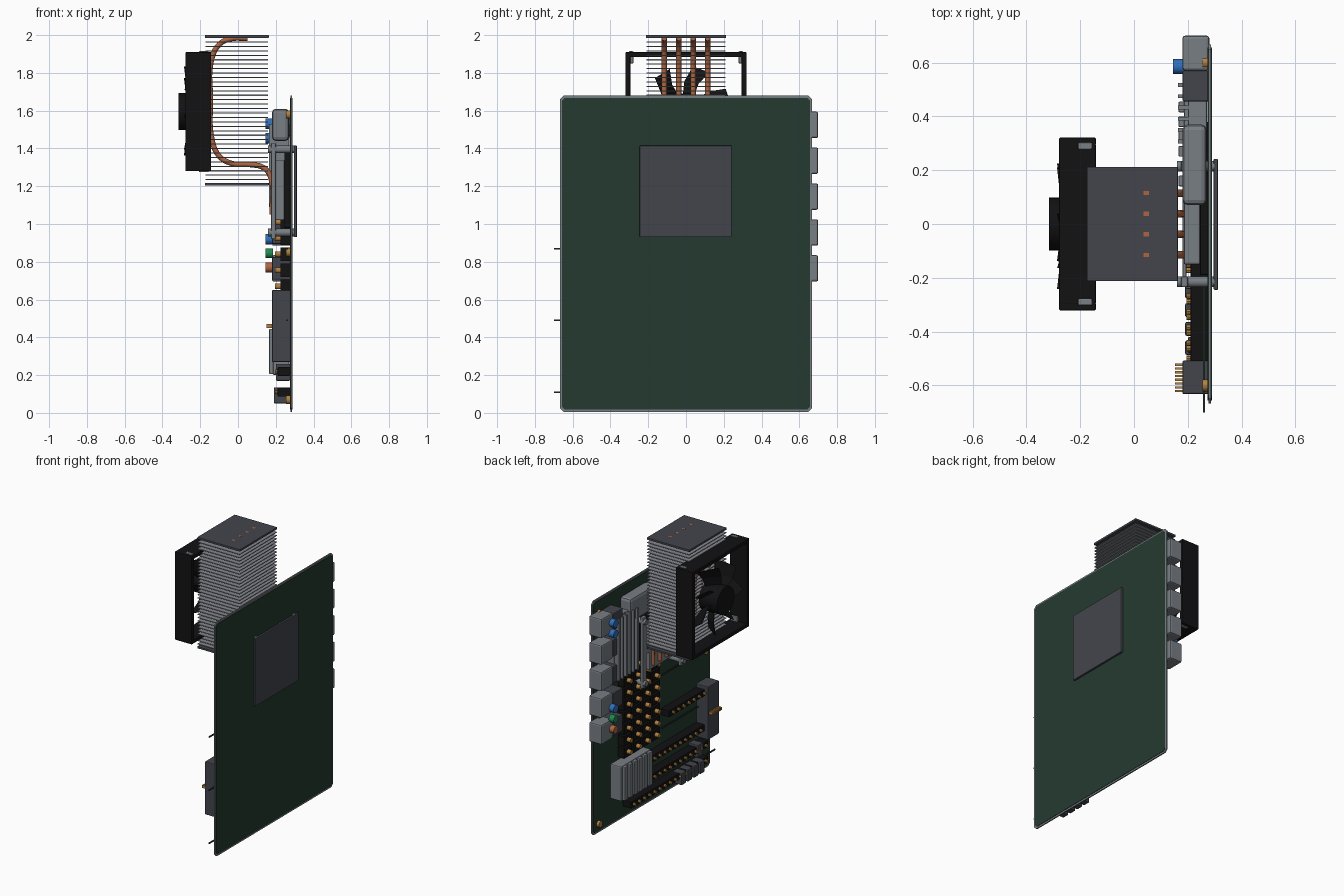
import bpy, bmesh, math
from mathutils import Matrix, Vector

if "Cube" in bpy.data.objects:
    bpy.data.objects.remove(bpy.data.objects["Cube"])


def mat(name, r, g, b):
    m = bpy.data.materials.new(name)
    m.diffuse_color = (r, g, b, 1)
    m.use_nodes = True
    m.node_tree.nodes["Principled BSDF"].inputs["Base Color"].default_value = m.diffuse_color
    return m


GREEN = mat("board green", .018, .042, .030)
DARK = mat("dark grey", .055, .060, .073)
STEEL = mat("steel grey", .19, .21, .23)
FIN = mat("fin grey", .24, .25, .28)
BLACK = mat("black plastic", .006, .006, .007)
COPPER = mat("copper", .42, .13, .055)
GOLD = mat("gold", .45, .22, .05)
BLUE = mat("jack blue", .03, .16, .50)
LIME = mat("jack green", .015, .25, .08)


def finish(name, bm, m, bevel=0, smooth=False):
    me = bpy.data.meshes.new(name)
    bmesh.ops.recalc_face_normals(bm, faces=bm.faces)
    bm.to_mesh(me)
    bm.free()
    me.materials.append(m)
    ob = bpy.data.objects.new(name, me)
    bpy.context.collection.objects.link(ob)
    if bevel:
        b = ob.modifiers.new("bevel", 'BEVEL')
        b.width, b.segments = bevel, 2
    if smooth:
        bpy.context.view_layer.objects.active = ob
        ob.select_set(True)
        bpy.ops.object.shade_smooth_by_angle(angle=math.radians(40))
        ob.select_set(False)
    return ob


def boxes(name, items, m, bevel=0):
    """Each item is x0, x1, y0, y1, z0, z1."""
    bm = bmesh.new()
    for x0, x1, y0, y1, z0, z1 in items:
        bmesh.ops.create_cube(bm, size=1, matrix=Matrix.Translation(
            ((x0 + x1) / 2, (y0 + y1) / 2, (z0 + z1) / 2))
            @ Matrix.Diagonal((x1 - x0, y1 - y0, z1 - z0, 1)))
    return finish(name, bm, m, bevel)


def rods(name, items, m, seg=16):
    """Cylinders along x; each item is x0, x1, y, z, radius."""
    bm = bmesh.new()
    for x0, x1, y, z, r in items:
        bmesh.ops.create_cone(bm, cap_ends=True, segments=seg, radius1=r, radius2=r,
                              depth=x1 - x0, matrix=Matrix.Translation(((x0 + x1) / 2, y, z))
                              @ Matrix.Rotation(math.pi / 2, 4, 'Y'))
    return finish(name, bm, m, smooth=True)


def slab(name, x0, x1, hy, z0, z1, c, m):
    """Board-like plate with cut corners."""
    bm = bmesh.new()
    pts = [(-hy + c, z0), (hy - c, z0), (hy, z0 + c), (hy, z1 - c),
           (hy - c, z1), (-hy + c, z1), (-hy, z1 - c), (-hy, z0 + c)]
    f = bm.faces.new([bm.verts.new((x0, y, z)) for y, z in pts])
    r = bmesh.ops.extrude_face_region(bm, geom=[f])
    vs = [v for v in r['geom'] if isinstance(v, bmesh.types.BMVert)]
    bmesh.ops.translate(bm, verts=vs, vec=(x1 - x0, 0, 0))
    return finish(name, bm, m)


# Circuit board with a grey rim, and the plate behind the socket
slab("board_rim", .277, .286, .668, .005, 1.68, .02, STEEL)
slab("board", .274, .289, .656, .017, 1.668, .016, GREEN)
boxes("back_plate", [(.296, .312, -.245, .242, .93, 1.415)], DARK, .004)
boxes("edge_strips", [(.256, .264, -.70, -.10, z - .004, z + .004) for z in (.87, .49, .11)], GREEN)
rods("corner_screws", [(.255, .28, y, z, .022) for y in (-.6, .6) for z in (.07, .85, 1.58)], GOLD)

# Rear ports and the connector blocks beside them
port_z = [1.525, 1.335, 1.145, .955, .765]
boxes("rear_ports", [(.18, .28, .57, .70, z - .07, z + .07) for z in port_z], STEEL, .01)
boxes("port_bodies", [(.18, .277, .455, .57, z - .06, z + .06) for z in port_z], DARK, .006)
rods("blue_jacks", [(.145, .185, .585, z, .028) for z in (1.53, 1.455, .92)], BLUE)
rods("green_jack", [(.145, .185, .585, .845, .026)], LIME)
rods("orange_jack", [(.145, .185, .585, .77, .026)], COPPER)

# Power heatsinks
boxes("top_heatsink", [(.18, .27, .07, .37, 1.44, 1.61)], STEEL, .02)
boxes("side_heatsink_base", [(.20, .272, .29, .53, 1.09, 1.53)], STEEL, .006)
boxes("side_heatsink_fins", [(.163, .205, .30 + .042 * i, .314 + .042 * i, 1.09, 1.53)
                             for i in range(6)], STEEL)

# Chipset heatsink with vertical ribs
boxes("chipset_heatsink", [(.185, .272, .13, .47, .20, .45)], STEEL, .008)
boxes("chipset_ribs", [(.165, .19, .14 + .055 * i, .18 + .055 * i, .205, .445)
                       for i in range(6)], STEEL, .005)

# Component field: black packages with gold caps
field = [(.02 + .105 * c, .50 + .085 * r) for c in range(4) for r in range(8)]
boxes("chip_field", [(.225, .276, y - .045, y + .045, z - .036, z + .036) for y, z in field], BLACK)
rods("gold_caps", [(.195, .23, y, z, .016) for y, z in field], GOLD, 10)

# Expansion slots with gold contacts along each
slots = [(.60, -.53, -.11), (.35, -.55, .08), (.22, -.55, .08), (.11, -.55, .32)]
boxes("expansion_slots", [(.21, .276, a, b, z - .024, z + .024) for z, a, b in slots], BLACK, .004)
rods("slot_contacts", [(.195, .215, a + .03 + .058 * i, z, .011)
                       for z, a, b in slots for i in range(int((b - a - .03) / .058) + 1)], GOLD, 8)

# Power connector with pins, and the small drive connectors
boxes("power_connector", [(.18, .278, -.632, -.508, .27, .65)], DARK, .005)
boxes("power_pins", [(.152, .182, -.625 + .014 * i, -.617 + .014 * i, .45, .47)
                     for i in range(8)], GOLD)
boxes("drive_connectors", [(.19, .262, y - .026, y + .026, .05, .135)
                           for y in (-.25, -.32, -.39, -.46)], DARK, .006)
boxes("front_header", [(.20, .276, -.48, -.42, .17, .26)], DARK, .006)

# Processor socket, cold plate and clamp
boxes("socket", [(.245, .276, -.19, .19, .98, 1.38)], BLACK, .005)
boxes("cold_plate", [(.185, .246, -.15, .15, 1.02, 1.34)], STEEL, .006)
boxes("clamp_bars", [(.175, .20, s * .215 - .02, s * .215 + .02, .92, 1.43) for s in (-1, 1)]
      + [(.18, .195, -.215, .215, 1.15, 1.21)], STEEL, .006)
rods("clamp_posts", [(.16, .30, s * .215, z, .02) for s in (-1, 1) for z in (.955, 1.395)], STEEL)

# Cooler fin stack between two end plates
N = 32
boxes("cooler_fins", [(-.172, .16, -.21, .21, z - .0028, z + .0028)
                      for z in (1.235 + .0235 * i for i in range(N))], FIN)
boxes("cooler_end_plates", [(-.175, .163, -.212, .212, 1.985, 2.0),
                            (-.175, .163, -.212, .212, 1.204, 1.218)], DARK, .002)

# Bent heat pipes
PIPE_Y = (-.115, -.038, .038, .115)
path = [(.05, 1.983), (-.04, 1.98), (-.10, 1.95), (-.142, 1.86), (-.145, 1.66), (-.14, 1.46),
        (-.10, 1.36), (-.03, 1.32), (.06, 1.315), (.14, 1.295), (.175, 1.24), (.18, 1.05)]
for i, y in enumerate(PIPE_Y):
    cu = bpy.data.curves.new("heat_pipe", 'CURVE')
    cu.dimensions = '3D'
    cu.bevel_depth, cu.bevel_resolution, cu.resolution_u = .014, 2, 5
    cu.use_fill_caps = True
    sp = cu.splines.new('BEZIER')
    sp.bezier_points.add(len(path) - 1)
    for p, (x, z) in zip(sp.bezier_points, path):
        p.co = (x, y, z)
        p.handle_left_type = p.handle_right_type = 'AUTO'
    cu.materials.append(COPPER)
    bpy.context.collection.objects.link(bpy.data.objects.new(f"heat_pipe_{i + 1}", cu))
boxes("pipe_tips", [(.035, .055, y - .008, y + .008, 1.99, 2.0) for y in PIPE_Y], COPPER).location.z = .0005

# Fan frame: four walls, with a grey peg at each corner
CZ = 1.595
boxes("fan_frame", [(-.278, -.142, s * .3075 - .0135, s * .3075 + .0135, 1.28, 1.91) for s in (-1, 1)]
      + [(-.278, -.142, -.3, .3, z, z + .027) for z in (1.28, 1.883)], BLACK, .004)
boxes("fan_pegs", [(-.208, -.155, s * .29 - .012, s * .29 + .012, z, z + .065)
                   for s in (-1, 1) for z in (1.275, 1.85)], STEEL, .005)

# Fan hub, rear struts and pitched blades
rods("fan_hub", [(-.315, -.17, 0, CZ, .098)], BLACK, 32)
bm = bmesh.new()
for k in range(7):
    turn = Matrix.Rotation(2 * math.pi * k / 7 + math.radians(-7), 4, 'X')
    rings = []
    for r, w, sweep in ((.07, .035, 0), (.16, .048, .06), (.242, .058, .22)):
        ring = []
        for side, dx in ((-1, -.003), (1, -.003), (1, .003), (-1, .003)):
            a = sweep + side * w / r * .8
            x = -.225 + side * w + dx
            v = turn @ Vector((0, r * math.sin(a), r * math.cos(a)))
            ring.append(bm.verts.new((x, v.y, v.z + CZ)))
        rings.append(ring)
    for a, b in zip(rings, rings[1:]):
        for j in range(4):
            bm.faces.new((a[j], a[(j + 1) % 4], b[(j + 1) % 4], b[j]))
    bm.faces.new(rings[0])
    bm.faces.new(rings[-1])
finish("fan_blades", bm, BLACK)
